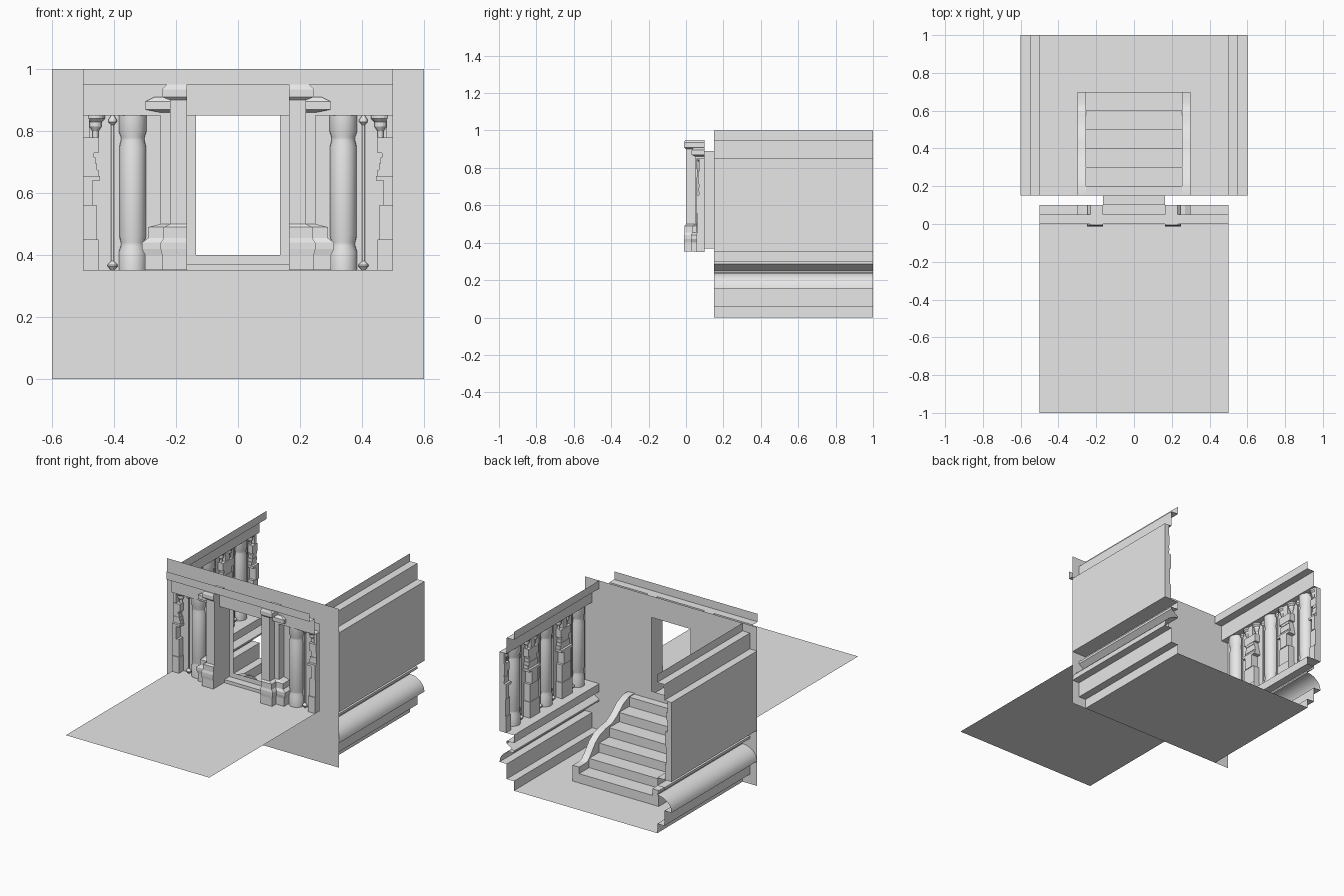
import bpy, bmesh, math
from mathutils import Matrix, Vector

cube = bpy.data.objects.get("Cube")
if cube:
    bpy.data.objects.remove(cube)

stone = bpy.data.materials.new("grey_stone")
stone.use_nodes = True
stone.diffuse_color = (0.8, 0.8, 0.8, 1)
stone.node_tree.nodes["Principled BSDF"].inputs["Base Color"].default_value = (0.8, 0.8, 0.8, 1)


def frame(u, d, origin):
    """Wall frame: local x runs along the wall, y comes out of it, z is up."""
    m = Matrix((u, d, (0, 0, 1))).transposed().to_4x4()
    m.translation = Vector(origin)
    return m


WORLD = Matrix()
FRONT = frame((1, 0, 0), (0, -1, 0), (0, 0.1, 0))
SIDES = {n: frame((0, 1, 0), (-s, 0, 0), (0.6 * s, 0, 0)) for n, s in (("left", 1), ("right", -1))}


def finish(name, bm, m=WORLD, smooth=False):
    bm.transform(m)
    bmesh.ops.recalc_face_normals(bm, faces=bm.faces)
    me = bpy.data.meshes.new(name)
    bm.to_mesh(me)
    bm.free()
    me.materials.append(stone)
    ob = bpy.data.objects.new(name, me)
    bpy.context.collection.objects.link(ob)
    if smooth:
        bpy.ops.object.select_all(action="DESELECT")
        ob.select_set(True)
        bpy.context.view_layer.objects.active = ob
        bpy.ops.object.shade_smooth_by_angle(angle=math.radians(35))
    return ob


def loft(bm, rings, closed=False, caps=False):
    """Join successive rings of points with quads."""
    rows = [[bm.verts.new(p) for p in r] for r in rings]
    n = len(rows[0])
    for a, b in zip(rows, rows[1:]):
        for i in range(n if closed else n - 1):
            j = (i + 1) % n
            bm.faces.new((a[i], a[j], b[j], b[i]))
    if caps:
        bm.faces.new(rows[0])
        bm.faces.new(rows[-1])


def sweep(name, profile, u0, u1, m, smooth=False):
    """Open moulding: (depth, height) profile run along a wall."""
    bm = bmesh.new()
    loft(bm, [[(u, d, z) for d, z in profile] for u in (u0, u1)])
    return finish(name, bm, m, smooth)


def prism(bm, outline, x0, x1):
    loft(bm, [[(x, y, z) for y, z in outline] for x in (x0, x1)], True, True)


def half_turn(bm, u, d, profile, steps=10):
    """Half-round turned shape attached to a wall."""
    arc = [math.pi * i / steps for i in range(steps + 1)]
    loft(bm, [[(u + r * math.cos(a), d + r * math.sin(a), z) for a in arc] for r, z in profile])


def box(bm, u0, u1, depth, z0, z1):
    loft(bm, [[(u0, 0, z), (u0, depth, z), (u1, depth, z), (u1, 0, z)] for z in (z0, z1)], True, True)


def pierced_wall(name, y, xs, zs):
    """Sheet wall with a doorway in the middle cell of the grid."""
    bm = bmesh.new()
    v = [[bm.verts.new((x, y, z)) for x in xs] for z in zs]
    for j in range(3):
        for i in range(3):
            if (i, j) != (1, 1):
                bm.faces.new((v[j][i], v[j][i + 1], v[j + 1][i + 1], v[j + 1][i]))
    return finish(name, bm)


# Terrace, floor and end walls
for name, y0, y1, z in (("terrace", -1, 0.1, 0.35), ("floor", 0.15, 1, 0)):
    bm = bmesh.new()
    loft(bm, [[(-0.5, y, z), (0.5, y, z)] for y in (y0, y1)])
    finish(name, bm)
pierced_wall("inner_front_wall", 0.15, (-0.6, -0.135, 0.135, 0.6), (0, 0.4, 0.865, 1))
pierced_wall("outer_front_wall", 0.1, (-0.5, -0.165, 0.165, 0.5), (0.35, 0.37, 0.89, 0.9))

# Door reveal between the two front sheets
bm = bmesh.new()
loft(bm, [[(x, y, z) for x, z in ((-0.165, 0.37), (0.165, 0.37), (0.165, 0.89), (-0.165, 0.89))]
          for y in (0.1, 0.15)], True)
finish("door_reveal", bm)

# Cornices, side panels and plinth mouldings
CORNICE = [(0.1, 1), (0.1, 0.95), (0.05, 0.95), (0.05, 0.85), (0, 0.85)]
cove = [(0.1 - 0.1 * math.sin(t * math.pi / 12), 0.155 + 0.085 * math.cos(t * math.pi / 12))
        for t in range(7)]
PLINTH = ([(0, 0.35), (0.1, 0.35), (0.1, 0.3), (0.05, 0.3), (0.05, 0.285), (0.1, 0.25)]
          + cove + [(0.05, 0.155), (0.05, 0.06), (0.1, 0.06), (0.1, 0)])
sweep("front_cornice", CORNICE, -0.5, 0.5, FRONT)
for side, m in SIDES.items():
    sweep(side + "_cornice", CORNICE, 0.15, 1, m)
    sweep(side + "_wall", [(0, 0.85), (0, 0.35)], 0.15, 1, m)
    sweep(side + "_plinth", PLINTH, 0.15, 1, m, True)

# Wall ornaments
COLUMN = [(0.045, 0.35), (0.045, 0.41), (0.038, 0.43), (0.038, 0.44), (0.043, 0.46),
          (0.043, 0.75), (0.038, 0.77), (0.038, 0.78), (0.045, 0.8), (0.045, 0.85)]
ROD = [(0.005, 0.35), (0.016, 0.363), (0.016, 0.368), (0.005, 0.38), (0.005, 0.82),
       (0.014, 0.83), (0.014, 0.836), (0.005, 0.85)]
CUP = [(0.01, 0.78), (0.01, 0.8), (0.02, 0.815), (0.02, 0.83), (0.03, 0.84), (0.03, 0.85)]


def column(name, u, m):
    bm = bmesh.new()
    half_turn(bm, u, 0, COLUMN, 12)
    finish(name, bm, m, True)


def rod(name, u, m):
    bm = bmesh.new()
    half_turn(bm, u, 0.01, ROD, 6)
    finish(name, bm, m, True)


def carved_panel(name, u, m, sides):
    """Stepped bracket pilaster; sides picks the halves to build."""
    bm = bmesh.new()
    for s in sides:
        tiers = [(0.05, 0.045, 0.35, 0.45), (0.045, 0.04, 0.45, 0.56), (0.03, 0.045, 0.56, 0.64),
                 (0.055, 0.045, 0.64, 0.655)]
        tiers += [(0.05 - 0.005 * i, 0.03 + 0.003 * (i % 2), 0.655 + 0.02 * i, 0.675 + 0.02 * i)
                  for i in range(6)]
        tiers += [(0.05, 0.035, 0.73, 0.78), (0.02, 0.03, 0.78, 0.85)]
        for w, d, z0, z1 in tiers:
            box(bm, u, u + s * w, d, z0, z1)
        half_turn(bm, u + s * 0.04, 0.01, CUP, 8)
    finish(name, bm, m)


for name, s in (("left", 1), ("right", -1)):
    column(f"front_{name}_column", 0.34 * s, FRONT)
    rod(f"front_{name}_rod", 0.405 * s, FRONT)
    carved_panel(f"front_{name}_panel", 0.5 * s, FRONT, (-s,))

for side, m in SIDES.items():
    for i in range(3):
        y = 0.23 + 0.32 * i
        column(f"{side}_column_{i}", y, m)
        rod(f"{side}_rod_{i}", y + 0.065, m)
        if i:
            rod(f"{side}_back_rod_{i}", y - 0.065, m)
        if i < 2:
            carved_panel(f"{side}_panel_{i}", y + 0.16, m, (-1, 1))
    carved_panel(f"{side}_end_panel", 1, m, (-1,))

# Moulded door pilasters: a wide rear layer and a narrow front layer
BASE = [(0.05, 0.352), (0.05, 0.4), (0.06, 0.42), (0.06, 0.44), (0.04, 0.455), (0.04, 0.49), (0, 0.5)]
CAP = [(0, 0.86), (0.05, 0.87), (0.05, 0.895), (0.02, 0.91)]


def pilaster(name, s, width, depth, grow, lift):
    bm = bmesh.new()
    rings = BASE + [(o, z + lift) for o, z in CAP]
    loft(bm, [[(s * 0.165, 0, z), (s * 0.165, depth + o * 0.4 * grow, z),
               (s * (0.165 + width + o * grow), depth + o * 0.4 * grow, z),
               (s * (0.165 + width + o * grow), 0, z)] for o, z in rings], True, True)
    finish(name, bm, FRONT)


for name, s in (("left", 1), ("right", -1)):
    pilaster(name + "_rear_pilaster", s, 0.085, 0.05, 1, 0)
    pilaster(name + "_front_pilaster", s, 0.055, 0.1, 0.5, 0.04)

# Stairs with curved side walls
rise = 0.35 / 6
steps = [(0.7, 0), (0.7, rise)]
for i in range(1, 6):
    y = 0.7 - 0.1 * i
    steps += [(y, rise * i), (y, rise * (i + 1))]
bm = bmesh.new()
prism(bm, steps + [(0.15, 0.35), (0.15, 0)], -0.255, 0.255)
finish("stairs", bm)

RAIL = [(0.15, 0), (0.15, 0.355), (0.2, 0.355), (0.26, 0.33), (0.32, 0.28), (0.37, 0.25), (0.43, 0.242),
        (0.49, 0.225), (0.54, 0.19), (0.58, 0.14), (0.61, 0.107), (0.64, 0.1), (0.7, 0.1), (0.7, 0)]
for name, s in (("left", 1), ("right", -1)):
    bm = bmesh.new()
    prism(bm, RAIL, s * 0.255, s * 0.3)
    finish(name + "_stair_rail", bm, WORLD, True)
